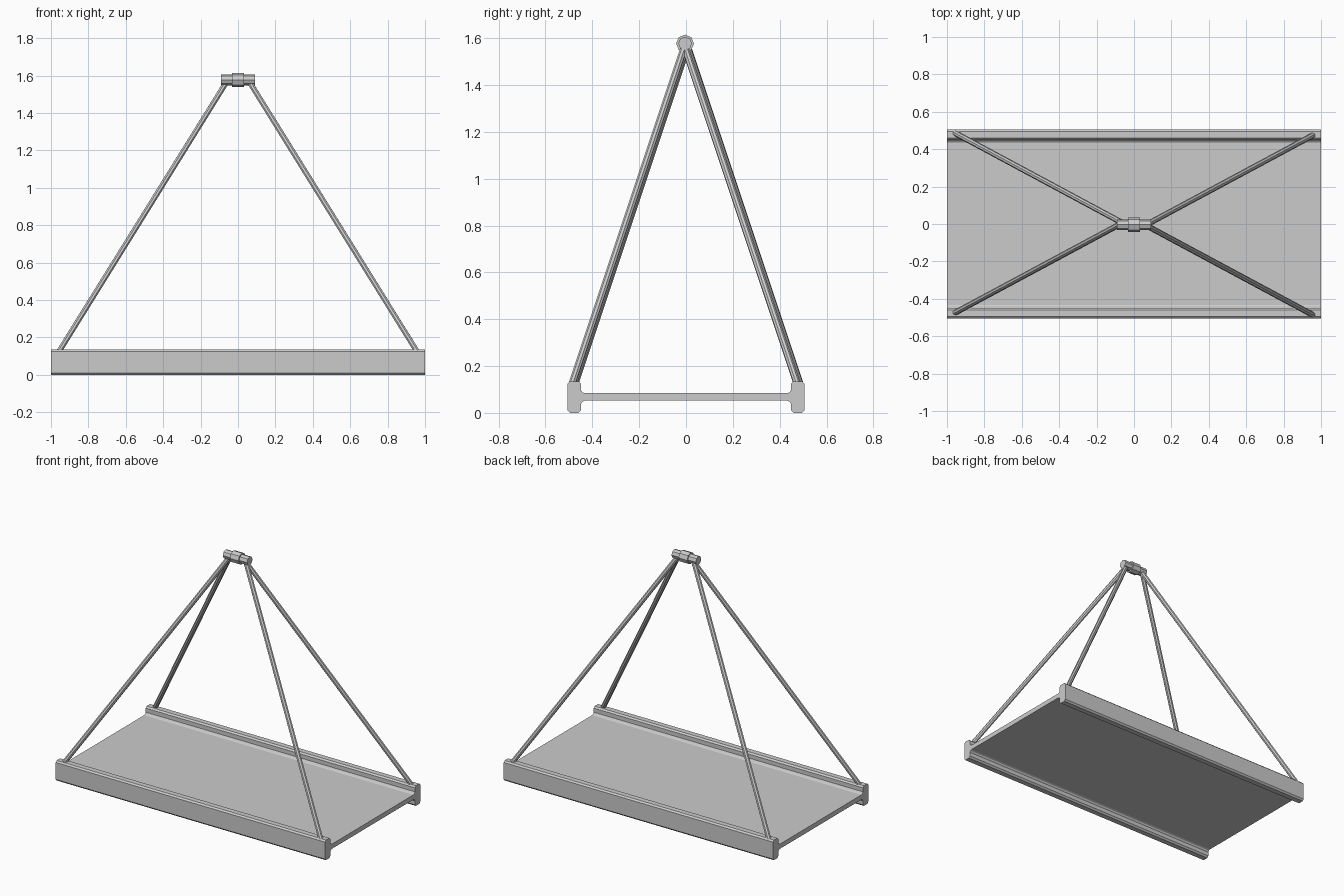
import bpy, bmesh
from mathutils import Vector

cube = bpy.data.objects.get("Cube")
if cube:
    bpy.data.objects.remove(cube, do_unlink=True)

steel = bpy.data.materials.new("light_grey_steel")
steel.use_nodes = True
GREY = (0.6, 0.6, 0.6, 1)
steel.diffuse_color = GREY
steel.node_tree.nodes["Principled BSDF"].inputs["Base Color"].default_value = GREY


def add_object(name, bm):
    bmesh.ops.recalc_face_normals(bm, faces=bm.faces)
    mesh = bpy.data.meshes.new(name)
    bm.to_mesh(mesh)
    bm.free()
    mesh.materials.append(steel)
    obj = bpy.data.objects.new(name, mesh)
    bpy.context.collection.objects.link(obj)
    return obj


def extrude_x(name, profile, half_length):
    """Extrude a (y, z) outline along x."""
    bm = bmesh.new()
    face = bm.faces.new([bm.verts.new((-half_length, y, z)) for y, z in profile])
    ext = bmesh.ops.extrude_face_region(bm, geom=[face])
    moved = [g for g in ext["geom"] if isinstance(g, bmesh.types.BMVert)]
    bmesh.ops.translate(bm, verts=moved, vec=(2 * half_length, 0, 0))
    return add_object(name, bm)


def rod(name, start, end, radius, sides=8):
    """Straight faceted bar between two points."""
    start, end = Vector(start), Vector(end)
    bm = bmesh.new()
    bmesh.ops.create_cone(bm, cap_ends=True, segments=sides, radius1=radius,
                          radius2=radius, depth=(end - start).length)
    obj = add_object(name, bm)
    obj.location = (start + end) / 2
    obj.rotation_mode = 'QUATERNION'
    obj.rotation_quaternion = (end - start).to_track_quat('Z', 'Y')
    return obj


# Platform: H-shaped section, thin deck between two chamfered side beams
HEIGHT, MID = 0.135, 0.068
upper = [(0.432, 0.084), (0.442, 0.088), (0.449, 0.098), (0.449, 0.125),
         (0.459, HEIGHT), (0.495, HEIGHT), (0.505, 0.125)]
right = upper + [(y, 2 * MID - z if z < HEIGHT else 0) for y, z in reversed(upper)]
left = [(-y, z) for y, z in reversed(right)]
extrude_x("platform", right + left, 1.0)

# Hanger: pin with a thicker collar
TOP = 1.577
rod("hanger_pin", (-0.09, -0.004, TOP), (0.09, -0.004, TOP), 0.029)
rod("hanger_collar", (-0.032, -0.004, TOP), (0.032, -0.004, TOP), 0.038)

# Four sling rods from the beam corners up to the pin
for sx, side in ((1, "left"), (-1, "right")):
    for sy, end in ((-1, "front"), (1, "back")):
        shift = -0.006 * sx
        rod(f"sling_rod_{end}_{side}", (sx * 0.96, sy * 0.482 + shift, 0.12),
            (sx * 0.062, shift, 1.565), 0.0155)
